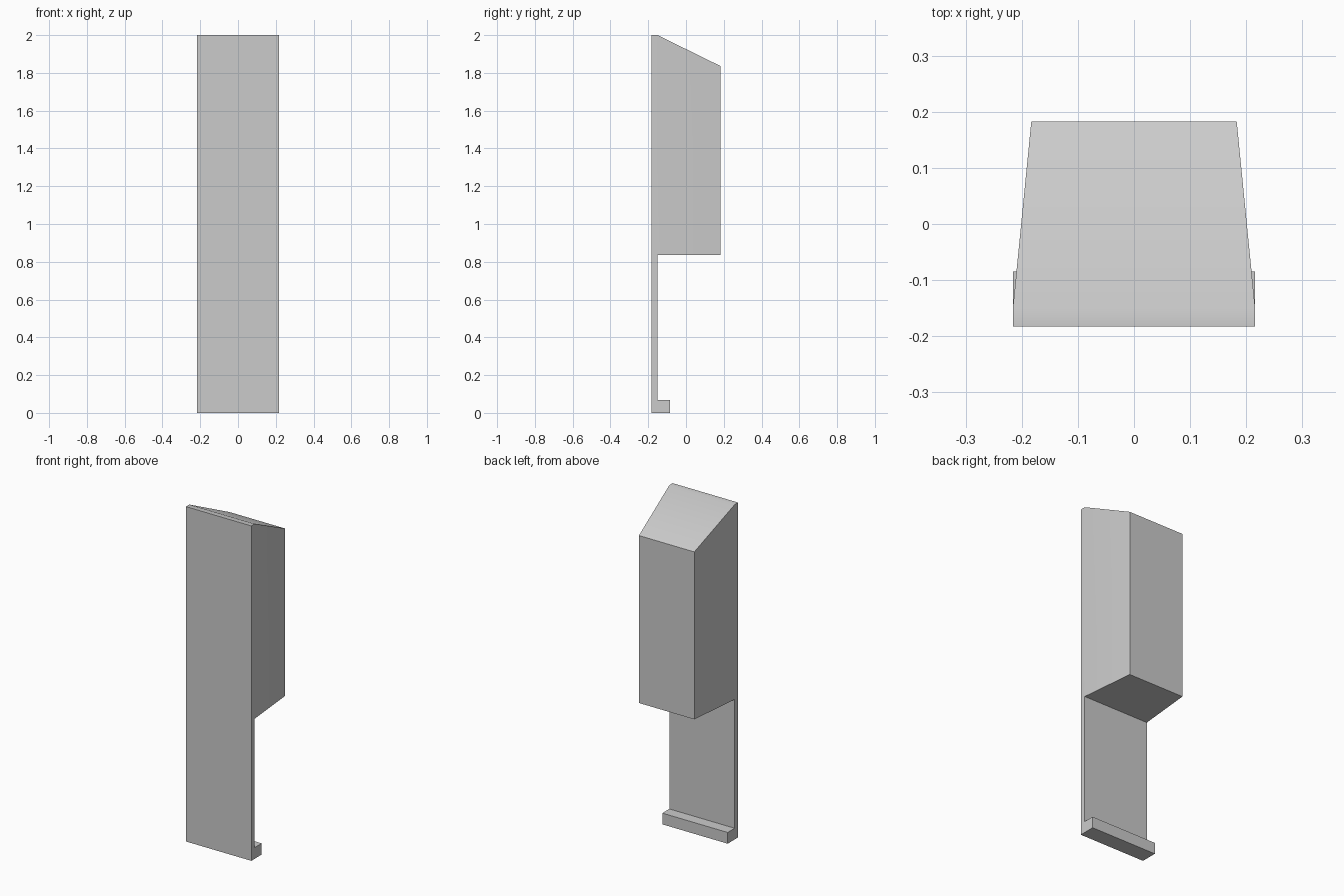
import bpy, bmesh, math

cube = bpy.data.objects.get("Cube")
if cube:
    bpy.data.objects.remove(cube, do_unlink=True)

grey = bpy.data.materials.new("light_grey")
grey.use_nodes = True
colour = (0.6, 0.6, 0.6, 1)
grey.diffuse_color = colour
grey.node_tree.nodes["Principled BSDF"].inputs["Base Color"].default_value = colour

# Depths, heights and half widths
FRONT, INNER, LIP, BACK = -0.183, -0.151, -0.085, 0.183
LIP_TOP, BODY_BASE, BODY_BACK_TOP, TOP = 0.067, 0.836, 1.836, 2.0
WIDE, NARROW = 0.216, 0.183

# Side profile points: (y, z, half width)
profile = [
    (FRONT, 0, WIDE), (INNER, 0, WIDE), (LIP, 0, WIDE), (LIP, LIP_TOP, WIDE),
    (INNER, LIP_TOP, WIDE), (INNER, BODY_BASE, WIDE), (BACK, BODY_BASE, NARROW),
    (BACK, BODY_BACK_TOP, NARROW), (INNER, TOP, WIDE), (FRONT, TOP, WIDE),
]
bm = bmesh.new()
left = [bm.verts.new((w, y, z)) for y, z, w in profile]
right = [bm.verts.new((-w, y, z)) for y, z, w in profile]

# Outer skin, spanning left to right around the profile
n = len(profile)
for i in range(n):
    j = (i + 1) % n
    bm.faces.new((left[i], left[j], right[j], right[i]))

# Flat sides of the plate, foot lip and tapered body
for side in (left, right):
    for part in ((0, 1, 4, 5, 8, 9), (1, 2, 3, 4), (5, 6, 7, 8)):
        bm.faces.new([side[i] for i in part])
bmesh.ops.recalc_face_normals(bm, faces=bm.faces[:])

mesh = bpy.data.meshes.new("tapered_clip_body")
bm.to_mesh(mesh)
bm.free()
mesh.materials.append(grey)
body = bpy.data.objects.new("tapered_clip_body", mesh)
bpy.context.collection.objects.link(body)
bpy.ops.object.select_all(action='DESELECT')
body.select_set(True)
bpy.context.view_layer.objects.active = body
bpy.ops.object.shade_smooth_by_angle(angle=math.radians(30))
